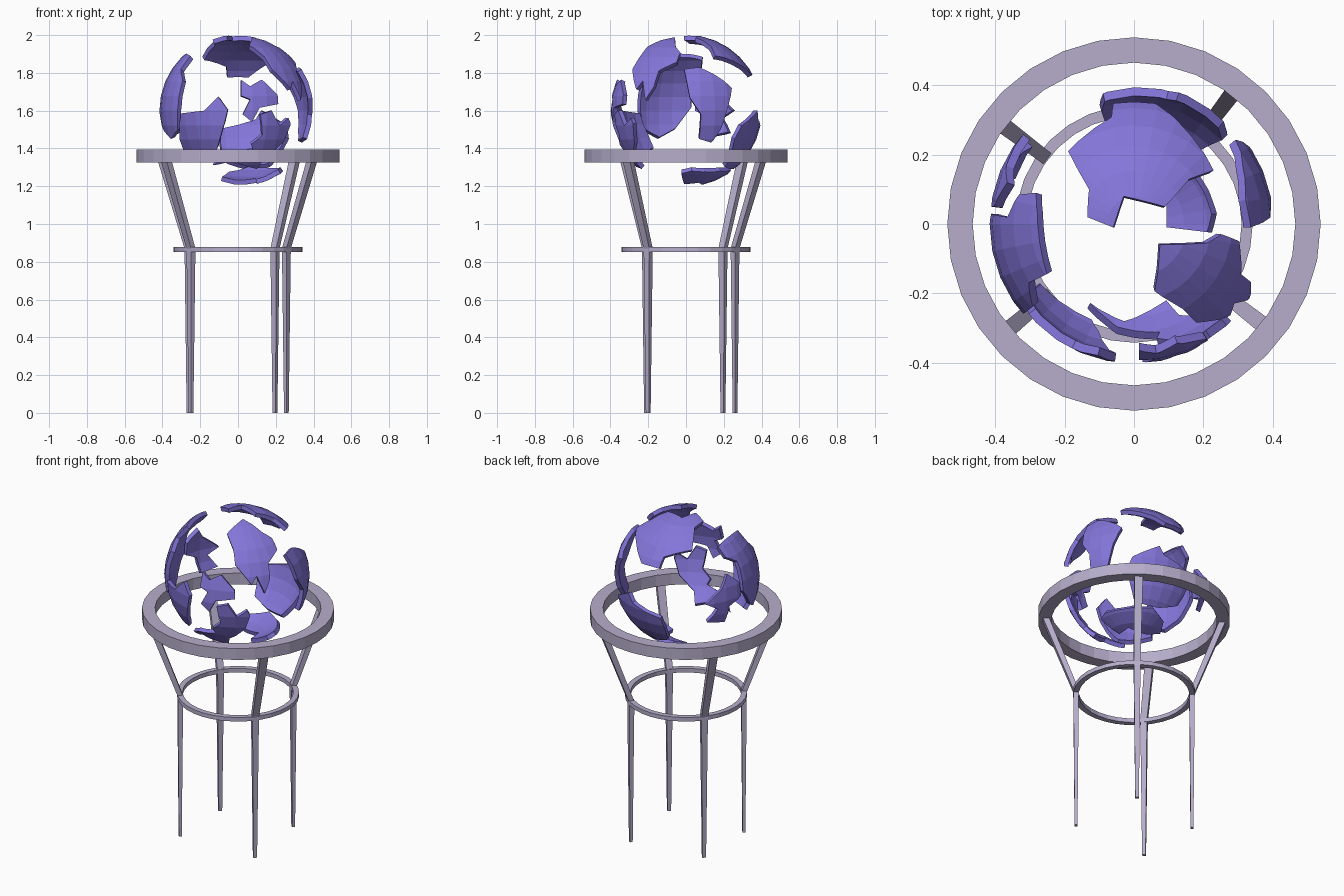
import bpy, bmesh, math
from mathutils import Vector

if "Cube" in bpy.data.objects:
    bpy.data.objects.remove(bpy.data.objects["Cube"])

R, CZ = 0.402, 1.6


def material(name, col):
    m = bpy.data.materials.new(name)
    m.diffuse_color = (*col, 1)
    m.use_nodes = True
    m.node_tree.nodes["Principled BSDF"].inputs["Base Color"].default_value = m.diffuse_color
    return m


stand_mat = material("stand_grey_violet", (0.47, 0.42, 0.60))
globe_mat = material("globe_violet", (0.23, 0.18, 0.70))


def add(name, bm, mat):
    bmesh.ops.recalc_face_normals(bm, faces=bm.faces)
    me = bpy.data.meshes.new(name)
    bm.to_mesh(me)
    bm.free()
    ob = bpy.data.objects.new(name, me)
    me.materials.append(mat)
    bpy.context.collection.objects.link(ob)
    return ob


def loft(bm, loops, closed=False):
    """Bridge equal rings of points; cap the ends unless closed."""
    rings = [[bm.verts.new(p) for p in lp] for lp in loops]
    n, m = len(rings[0]), len(rings)
    for a in range(m if closed else m - 1):
        p, q = rings[a], rings[(a + 1) % m]
        for i in range(n):
            bm.faces.new((p[i], p[(i + 1) % n], q[(i + 1) % n], q[i]))
    if not closed:
        bm.faces.new(rings[0][::-1])
        bm.faces.new(rings[-1])


# stand rings
def ring(name, r0, r1, z0, z1, n=32):
    bm = bmesh.new()
    loops = []
    for i in range(n):
        c, s = math.cos(2 * math.pi * i / n), math.sin(2 * math.pi * i / n)
        loops.append([(r * c, r * s, z) for r, z in ((r0, z0), (r1, z0), (r1, z1), (r0, z1))])
    loft(bm, loops, closed=True)
    add(name, bm, stand_mat)


ring("upper_ring", 0.465, 0.538, 1.325, 1.395)
ring("lower_ring", 0.31, 0.342, 0.853, 0.878)

# bent, tapering legs
for k, deg in enumerate((53, 143, 220, 322)):
    a = math.radians(deg)
    u, t = Vector((math.cos(a), math.sin(a), 0)), Vector((-math.sin(a), math.cos(a), 0))
    loops = []
    for r, z, w, d in ((0.325, 0, 0.010, 0.008), (0.325, 0.87, 0.019, 0.015),
                       (0.50, 1.345, 0.024, 0.018)):
        loops.append([u * (r + i * d) + t * (j * w) + Vector((0, 0, z))
                      for i, j in ((-1, -1), (1, -1), (1, 1), (-1, 1))])
    bm = bmesh.new()
    loft(bm, loops)
    add(f"leg_{k + 1}", bm, stand_mat)

# faceted hollow globe, used only to cut the shards from
bm = bmesh.new()
bmesh.ops.create_uvsphere(bm, u_segments=32, v_segments=16, radius=R)
outer = set(bm.faces)
bmesh.ops.create_uvsphere(bm, u_segments=32, v_segments=16, radius=R - 0.025)
bmesh.ops.reverse_faces(bm, faces=[f for f in bm.faces if f not in outer])
me = bpy.data.meshes.new("globe_shell")
bm.to_mesh(me)
bm.free()
shell = bpy.data.objects.new("globe_shell", me)
bpy.context.collection.objects.link(shell)
shell.location.z = CZ
shell.hide_render = True


def shard(name, axis, sign, pts, shift=0):
    """Outline seen along an axis, wrapped on the globe and cut radially."""
    dirs = []
    for a, b in pts:
        if axis != 2:
            b -= CZ
        c = sign * math.sqrt(max(0, R * R - a * a - b * b))
        v = {0: (c, a, b), 1: (a, c, b), 2: (a, b, c)}[axis]
        dirs.append(Vector(v).normalized())
    mid = sum(dirs, Vector()).normalized()
    bm = bmesh.new()
    loft(bm, [[d * (k / d.dot(mid)) + Vector((0, 0, CZ)) for d in dirs] for k in (0.1, 0.6)])
    ob = add(name, bm, globe_mat)
    mod = ob.modifiers.new("cut", "BOOLEAN")
    mod.operation, mod.solver, mod.object = "INTERSECT", "EXACT", shell
    bpy.context.view_layer.update()
    bpy.context.view_layer.objects.active = ob
    bpy.ops.object.modifier_apply(modifier="cut")
    ob.location.x = shift


# shards: outline in xy for axis 2, xz for axis 1, yz for axis 0
shard("top_shard", 2, 1, [(-.19, .21), (-.065, .31), (-.06, .35), (.06, .35), (.17, .25), (.23, .155),
                          (.16, .13), (.09, .05), (-.03, .08), (-.06, -.01), (-.135, .02), (-.13, .10)])
shard("upper_right_shard", 2, 1, [(.075, -.06), (.21, -.055), (.255, -.03), (.305, -.05), (.31, -.145),
                                  (.34, -.17), (.335, -.215), (.29, -.23), (.28, -.265), (.18, -.285),
                                  (.14, -.245), (.06, -.195), (.07, -.13)])
shard("right_shard", 0, 1, [(-.01, 1.82), (.07, 1.83), (.165, 1.785), (.245, 1.72), (.22, 1.61),
                            (.185, 1.5), (.135, 1.43), (.07, 1.45), (.08, 1.58), (.02, 1.67)])
shard("left_shard", 0, -1, [(.09, 1.885), (.03, 1.9), (-.145, 1.89), (-.17, 1.82), (-.24, 1.76),
                            (-.26, 1.62), (-.24, 1.5), (-.15, 1.45), (-.06, 1.5), (.03, 1.62),
                            (.02, 1.79), (.085, 1.83)], -.014)
shard("back_left_shard", 0, -1, [(.05, 1.68), (.12, 1.75), (.17, 1.68), (.26, 1.6), (.2, 1.56),
                                 (.24, 1.48), (.14, 1.46), (.13, 1.56), (.05, 1.6)], -.014)
shard("front_shard", 1, -1, [(.015, 1.765), (.065, 1.73), (.125, 1.765), (.21, 1.685), (.215, 1.635),
                             (.115, 1.615), (.075, 1.54), (.025, 1.58), (.065, 1.66), (.015, 1.68)])
shard("front_left_shard", 1, -1, [(-.105, 1.675), (-.055, 1.605), (-.07, 1.54), (-.11, 1.40),
                                  (-.13, 1.36), (-.29, 1.39), (-.31, 1.45), (-.305, 1.585), (-.18, 1.6)])
shard("front_lower_shard", 1, -1, [(-.135, 1.31), (-.03, 1.335), (.1, 1.29), (.14, 1.35), (.24, 1.43),
                                   (.28, 1.53), (.27, 1.56), (.22, 1.52), (.18, 1.60), (.12, 1.58),
                                   (.13, 1.47), (.07, 1.42), (.08, 1.39), (-.05, 1.36)])
shard("back_shard", 1, 1, [(-.09, 1.5), (0, 1.52), (.1, 1.55), (.13, 1.6), (.2, 1.56), (.26, 1.52),
                           (.27, 1.45), (.22, 1.36), (.17, 1.3), (.03, 1.29), (-.08, 1.33), (-.1, 1.42)])
shard("bottom_shard", 2, -1, [(.1, -.01), (.225, -.025), (.24, .03), (.215, .1), (.16, .18), (.06, .24),
                              (-.05, .2), (-.09, .12), (-.02, .09), (.1, .07)])
bpy.data.objects.remove(shell)
